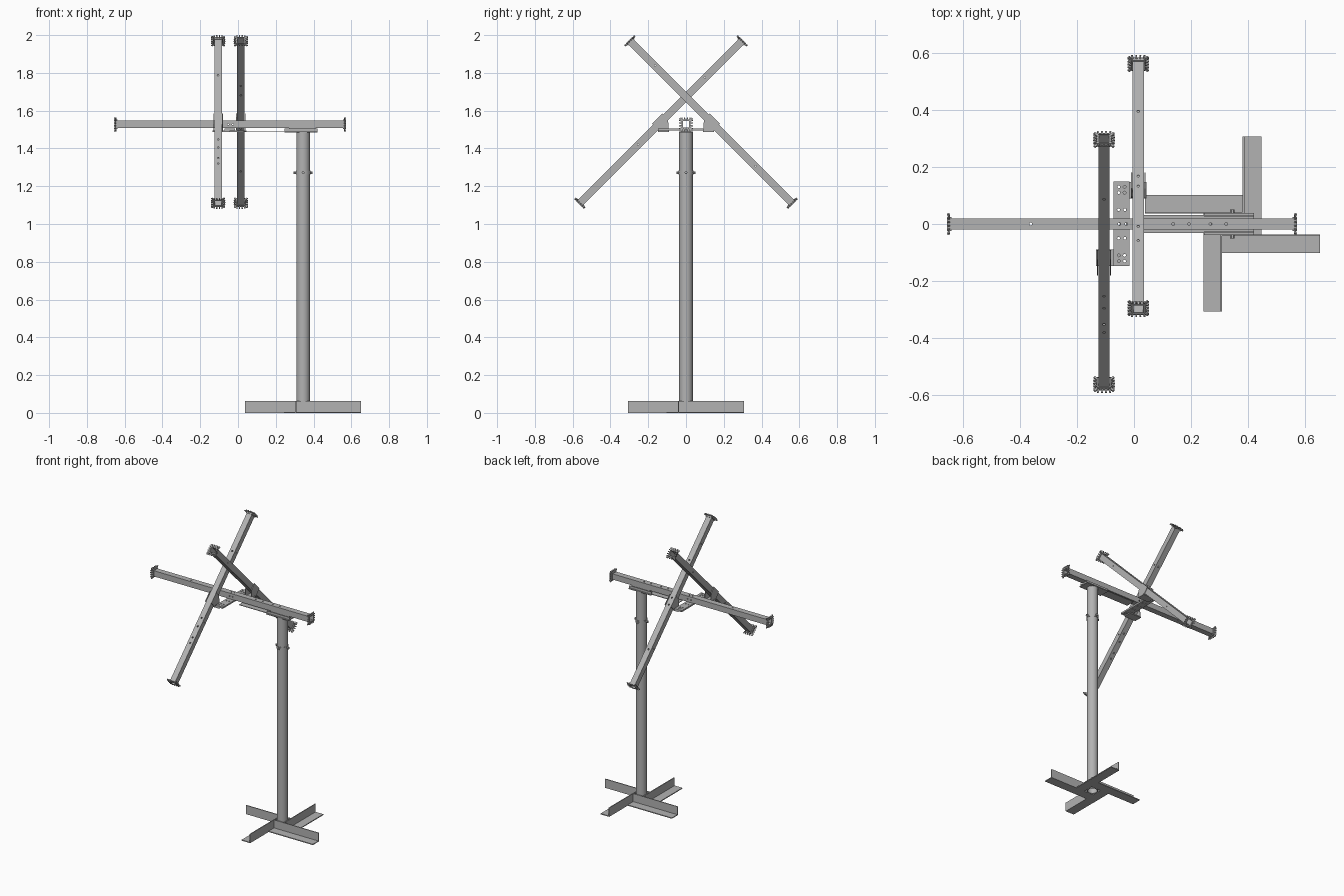
import bpy, bmesh, math
from mathutils import Matrix, Vector

cube = bpy.data.objects.get("Cube")
if cube:
    bpy.data.objects.remove(cube)

steel = bpy.data.materials.new("grey_steel")
steel.use_nodes = True
steel.diffuse_color = (0.45, 0.45, 0.45, 1)
steel.node_tree.nodes["Principled BSDF"].inputs["Base Color"].default_value = steel.diffuse_color


def finish(name, bm, matrix=Matrix()):
    bmesh.ops.recalc_face_normals(bm, faces=bm.faces)
    mesh = bpy.data.meshes.new(name)
    bm.to_mesh(mesh)
    bm.free()
    mesh.materials.append(steel)
    obj = bpy.data.objects.new(name, mesh)
    obj.matrix_world = matrix
    bpy.context.collection.objects.link(obj)
    return obj


def add_box(bm, lo, hi, matrix=Matrix()):
    lo, hi = Vector(lo), Vector(hi)
    place = Matrix.Translation((lo + hi) / 2) @ Matrix.Diagonal((*(hi - lo), 1))
    bmesh.ops.create_cube(bm, size=1, matrix=matrix @ place)


def box(name, lo, hi):
    bm = bmesh.new()
    add_box(bm, lo, hi)
    return finish(name, bm)


def extruded(name, outline, depth, matrix=Matrix()):
    bm = bmesh.new()
    face = bm.faces.new([bm.verts.new((*p, 0)) for p in outline])
    new = bmesh.ops.extrude_face_region(bm, geom=[face])["geom"]
    bmesh.ops.translate(bm, vec=(0, 0, depth),
                        verts=[v for v in new if isinstance(v, bmesh.types.BMVert)])
    return finish(name, bm, matrix)


def ring_tube(name, outer, inner, z0, z1, sides, matrix=Matrix(), turn=0.0):
    """Open tube with the given number of sides, along local z."""
    bm = bmesh.new()
    rows = []
    for r, z in ((outer, z0), (outer, z1), (inner, z1), (inner, z0)):
        angles = [turn + math.tau * i / sides for i in range(sides)]
        rows.append([bm.verts.new((r * math.cos(a), r * math.sin(a), z)) for a in angles])
    for k in range(4):
        a, b = rows[k], rows[(k + 1) % 4]
        for i in range(sides):
            j = (i + 1) % sides
            bm.faces.new((a[i], a[j], b[j], b[i]))
    return finish(name, bm, matrix)


def drill(obj, holes):
    """Cut holes given as (matrix, radius, depth) in the object's own frame."""
    bm = bmesh.new()
    for m, radius, depth in holes:
        bmesh.ops.create_cone(bm, cap_ends=True, segments=10, radius1=radius,
                              radius2=radius, depth=depth, matrix=m)
    cutter = finish(obj.name + "_cutter", bm, obj.matrix_world.copy())
    cutter.hide_render = True
    cutter.hide_set(True)
    mod = obj.modifiers.new("holes", "BOOLEAN")
    mod.operation, mod.object, mod.solver = "DIFFERENCE", cutter, "EXACT"


def smooth(obj):
    bpy.ops.object.select_all(action="DESELECT")
    obj.select_set(True)
    bpy.context.view_layer.objects.active = obj
    bpy.ops.object.shade_smooth_by_angle(angle=math.radians(35))


HALF, W, POST_X = 0.61, 0.02, 0.345

# Round post and its clamp collar
post_at = Matrix.Translation((POST_X, 0, 0))
smooth(ring_tube("post", 0.036, 0.031, 0.0, 1.485, 32, post_at))
smooth(ring_tube("post_collar", 0.039, 0.035, 1.262, 1.282, 32, post_at))
bm = bmesh.new()
for i in range(4):
    spin = Matrix.Translation((POST_X, 0, 1.272)) @ Matrix.Rotation(i * math.pi / 2, 4, "Z")
    bmesh.ops.create_cone(bm, cap_ends=True, segments=6, radius1=0.008, radius2=0.008, depth=0.014,
                          matrix=spin @ Matrix.Translation((0.043, 0, 0))
                          @ Matrix.Rotation(math.pi / 2, 4, "Y"))
finish("collar_bolts", bm)

# Pinwheel foot made of four angle irons
t = 0.006
angle_iron = [(0.036, 0), (0.102, 0), (0.102, t), (0.036 + t, t), (0.036 + t, 0.062), (0.036, 0.062)]
along_x = Matrix(((0, 0, 1, 0), (1, 0, 0, 0), (0, 1, 0, 0), (0, 0, 0, 1)))
for i in range(4):
    turn = post_at @ Matrix.Rotation(i * math.pi / 2, 4, "Z")
    extruded(f"foot_angle_{i + 1}", angle_iron, 0.345,
             turn @ Matrix.Translation((-0.307, 0, 0)) @ along_x)

# Square hollow tube with a toothed collar at each end, along local x
def toothed_tube(name, origin, x_dir, z_dir, top_holes, side_holes):
    x, z = Vector(x_dir).normalized(), Vector(z_dir).normalized()
    y = z.cross(x)
    frame = Matrix((x, y, z)).transposed().to_4x4()
    frame.translation = origin
    lie = Matrix.Rotation(math.pi / 2, 4, "Y")
    tube = ring_tube(name, W * math.sqrt(2), (W - 0.003) * math.sqrt(2), -HALF, HALF, 4,
                     frame @ lie, math.pi / 4)
    unlie = lie.inverted()
    drill(tube, [(unlie @ Matrix.Translation((p, 0, 0)), 0.005, 0.1) for p in top_holes]
          + [(unlie @ Matrix.Translation((p, 0, 0)) @ Matrix.Rotation(math.pi / 2, 4, "X"),
              0.004, 0.1) for p in side_holes])
    bm = bmesh.new()
    for end in (-1, 1):
        for quarter in range(4):
            side = (Matrix.Translation((end * (HALF - 0.005), 0, 0))
                    @ Matrix.Rotation(quarter * math.pi / 2, 4, "X"))
            # collar strip, flared teeth and a corner tooth
            add_box(bm, (-0.008, -0.025, W), (0.008, 0.025, 0.025), side)
            for s in (-0.018, -0.006, 0.006, 0.018):
                lean = side @ Matrix.Translation((0, s, W)) @ Matrix.Rotation(-s * 14, 4, "X")
                lean = lean @ Matrix.Rotation(end * 0.35, 4, "Y")
                add_box(bm, (-0.003, -0.003, 0), (0.003, 0.003, 0.018), lean)
            corner = side @ Matrix.Translation((0, W, W)) @ Matrix.Rotation(-math.pi / 4, 4, "X")
            add_box(bm, (-0.003, -0.004, 0), (0.003, 0.004, 0.02), corner)
    finish(name + "_end_teeth", bm, frame)


toothed_tube("boom", (-0.042, 0, 1.527), (1, 0, 0), (0, 0, 1),
             (-0.32, -0.01, 0.015, 0.18, 0.235, 0.31, 0.365), (-0.01, 0.015))
toothed_tube("right_arm", (-0.105, -0.133, 1.54), (0, 1, 1), (0, -1, 1),
             (0.33, -0.15, -0.21, -0.29, -0.33), (-0.17, 0.33, -0.03, 0.03))
toothed_tube("left_arm", (0.015, 0.133, 1.54), (0, -1, 1), (0, 1, 1),
             (-0.35, -0.03, 0.02, 0.22, 0.29), (-0.33, 0.42, -0.03, 0.03))

# Saddle brackets: cheek plates on both sides of each arm, with a foot
cheek = [(0.09, 1.49), (0.145, 1.49), (0.18, 1.53), (0.125, 1.585), (0.095, 1.55)]
into_yz = Matrix(((0, 0, 1, 0), (1, 0, 0, 0), (0, 1, 0, 0), (0, 0, 0, 1)))
for name, ax, sign in (("right", -0.105, -1), ("left", 0.015, 1)):
    for k, dx in enumerate((-0.025, 0.021)):
        extruded(f"{name}_saddle_cheek_{k + 1}", [(sign * y, z) for y, z in cheek], 0.004,
                 Matrix.Translation((ax + dx, 0, 0)) @ into_yz)
    y0, y1 = sorted((sign * 0.09, sign * 0.147))
    reach = sorted((ax + sign * 0.029, -0.043))
    box(f"{name}_saddle_foot", (reach[0], y0, 1.488), (reach[1], y1, 1.495))

# Drilled cross plate tying both saddles to the boom
cross = box("cross_plate", (-0.071, -0.147, 1.495), (-0.015, 0.149, 1.506))
spots = [(-0.043 + dx, y) for dx in (-0.011, 0.011) for y in (-0.05, 0, 0.05)]
spots += [(-0.043 + dx, s * 0.12 + dy) for s in (-1, 1) for dx in (-0.01, 0.01) for dy in (-0.01, 0.01)]
drill(cross, [(Matrix.Translation((x, y, 1.5)), 0.005, 0.05) for x, y in spots])

# Post head plate, its side lips and the strip under the boom
box("head_plate", (0.245, -0.038, 1.484), (0.42, 0.038, 1.49))
for k, y in enumerate((-0.03, 0.026)):
    box(f"head_lip_{k + 1}", (0.245, y, 1.49), (0.42, y + 0.004, 1.506))
box("boom_strip", (0.03, -0.032, 1.489), (0.25, 0.032, 1.493))
box("boom_packer", (0.27, -0.018, 1.49), (0.41, 0.018, 1.508))
